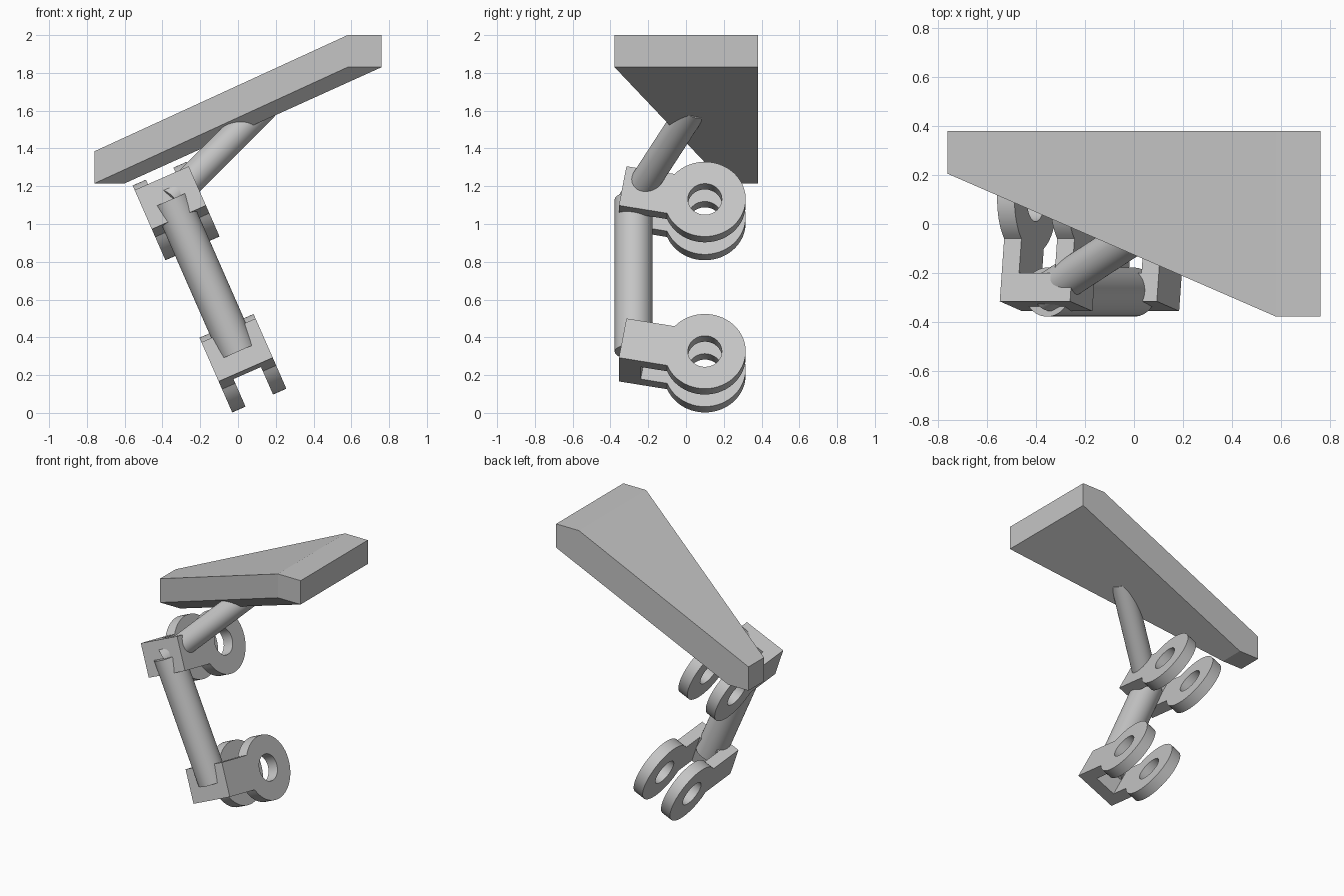
import bpy, bmesh, math
from mathutils import Vector, Matrix

if "Cube" in bpy.data.objects:
    bpy.data.objects.remove(bpy.data.objects["Cube"], do_unlink=True)

grey = bpy.data.materials.new("plain_grey")
grey.use_nodes = True
grey.diffuse_color = (0.56, 0.56, 0.56, 1)
grey.node_tree.nodes["Principled BSDF"].inputs["Base Color"].default_value = (0.56, 0.56, 0.56, 1)

# Shared directions: across the forks, and along the main tube
TILT = math.radians(23.7)
across = Vector((math.cos(TILT), 0, math.sin(TILT)))
along = Vector((-math.sin(TILT), 0, math.cos(TILT)))
PITCH = math.radians(10)
forward = Vector((0, -math.cos(PITCH), 0)) + along * math.sin(PITCH)
upward = forward.cross(across)


def add_object(name, bm, smooth=False):
    bmesh.ops.recalc_face_normals(bm, faces=bm.faces[:])
    mesh = bpy.data.meshes.new(name)
    bm.to_mesh(mesh)
    bm.free()
    mesh.materials.append(grey)
    obj = bpy.data.objects.new(name, mesh)
    bpy.context.collection.objects.link(obj)
    if smooth:
        shade(obj)
    return obj


def shade(obj):
    bpy.ops.object.select_all(action='DESELECT')
    obj.select_set(True)
    bpy.context.view_layer.objects.active = obj
    bpy.ops.object.shade_smooth_by_angle(angle=math.radians(30))


def prism(points, direction):
    """Closed solid from an outline swept along a direction."""
    bm = bmesh.new()
    face = bm.faces.new([bm.verts.new(p) for p in points])
    swept = bmesh.ops.extrude_face_region(bm, geom=[face], use_keep_orig=True)
    verts = [g for g in swept["geom"] if isinstance(g, bmesh.types.BMVert)]
    bmesh.ops.translate(bm, verts=verts, vec=direction)
    return bm


def tube(name, start, end, radius):
    axis = end - start
    bm = bmesh.new()
    matrix = Matrix.Translation((start + end) / 2) @ axis.to_track_quat('Z', 'Y').to_matrix().to_4x4()
    bmesh.ops.create_cone(bm, cap_ends=True, segments=48, radius1=radius, radius2=radius,
                          depth=axis.length, matrix=matrix)
    return add_object(name, bm, True)


def fork(name, centre):
    """Twin-lug fork: keyhole block with a pin hole and an open slot."""
    width, radius, neck, reach, lug, base = 0.313, 0.216, 0.115, 0.442, 0.077, 0.117

    def place(f, b, a=0):
        return centre + forward * f + upward * b + across * a

    def circle(r, first, last, steps):
        turns = [first + (last - first) * i / steps for i in range(steps + 1)]
        return [(r * math.cos(t), r * math.sin(t)) for t in turns]

    start = math.asin(neck / radius)
    outline = circle(radius, start, 2 * math.pi - start, 48) + [(reach, -neck), (reach, neck)]
    body = add_object(name, prism([place(f, b, -width / 2) for f, b in outline], across * width))

    gap = width / 2 - lug
    slot_outline = [(-0.4, -0.4), (reach - base, -0.4), (reach - base, 0.4), (-0.4, 0.4)]
    hole_outline = circle(0.09, 0, 2 * math.pi, 32)[:-1]
    for part, shape, half in (("slot", slot_outline, gap), ("hole", hole_outline, width)):
        cutter = add_object(name + "_" + part + "_cutter",
                            prism([place(f, b, -half) for f, b in shape], across * 2 * half))
        cutter.hide_render = True
        mod = body.modifiers.new(part, 'BOOLEAN')
        mod.operation = 'DIFFERENCE'
        mod.solver = 'EXACT'
        mod.object = cutter
        bpy.context.view_layer.objects.active = body
        bpy.ops.object.modifier_apply(modifier=mod.name)
        bpy.data.objects.remove(cutter, do_unlink=True)
    shade(body)
    return place(reach - base / 2, 0)


# Forks and the main tube joining their bases
lower_centre = Vector((0.026, 0.1, 0.263))
lower_base = fork("lower_fork", lower_centre)
upper_base = fork("upper_fork", lower_centre + along * 0.88)
tube("main_tube", lower_base, upper_base, 0.1)

# Diagonal strut up into the plate
strut = Vector((1, 0.65, 1))
tube("diagonal_strut", upper_base - strut * 0.01, upper_base + strut * 0.49, 0.078)

# Sloping foot plate with flat landings at both ends
LOW, HIGH, THICK = 1.215, 1.83, 0.17
LEFT, RIGHT, BACK, FRONT, NARROW = -0.76, 0.76, 0.38, -0.378, 0.205
TOP_BEND, BOTTOM_BEND = 0.58, -0.6
bm = bmesh.new()


def corner(x, y, z):
    return bm.verts.new((x, y, z))


a, b, c, d, e, f, g = [corner(*p) for p in (
    (LEFT, NARROW, LOW), (TOP_BEND, FRONT, HIGH), (RIGHT, FRONT, HIGH), (RIGHT, BACK, HIGH),
    (BOTTOM_BEND, BACK, LOW), (LEFT, BACK, LOW), (BOTTOM_BEND, NARROW, LOW))]
a2, b2, c2, d2, f2 = [corner(v.co.x, v.co.y, v.co.z + THICK) for v in (a, b, c, d, f)]
bend = corner(TOP_BEND, BACK, HIGH + THICK)

for face in ((a, b, c, g), (g, c, d, e), (a, g, e, f),          # underside
             (b2, c2, d2, bend), (a2, b2, bend, f2),            # top
             (a, b, b2, a2), (b, c, c2, b2), (c, d, d2, c2),    # front and high end
             (f, a, a2, f2), (d, e, f, f2, bend, d2)):          # low end and back
    bm.faces.new(face)
add_object("foot_plate", bm)
